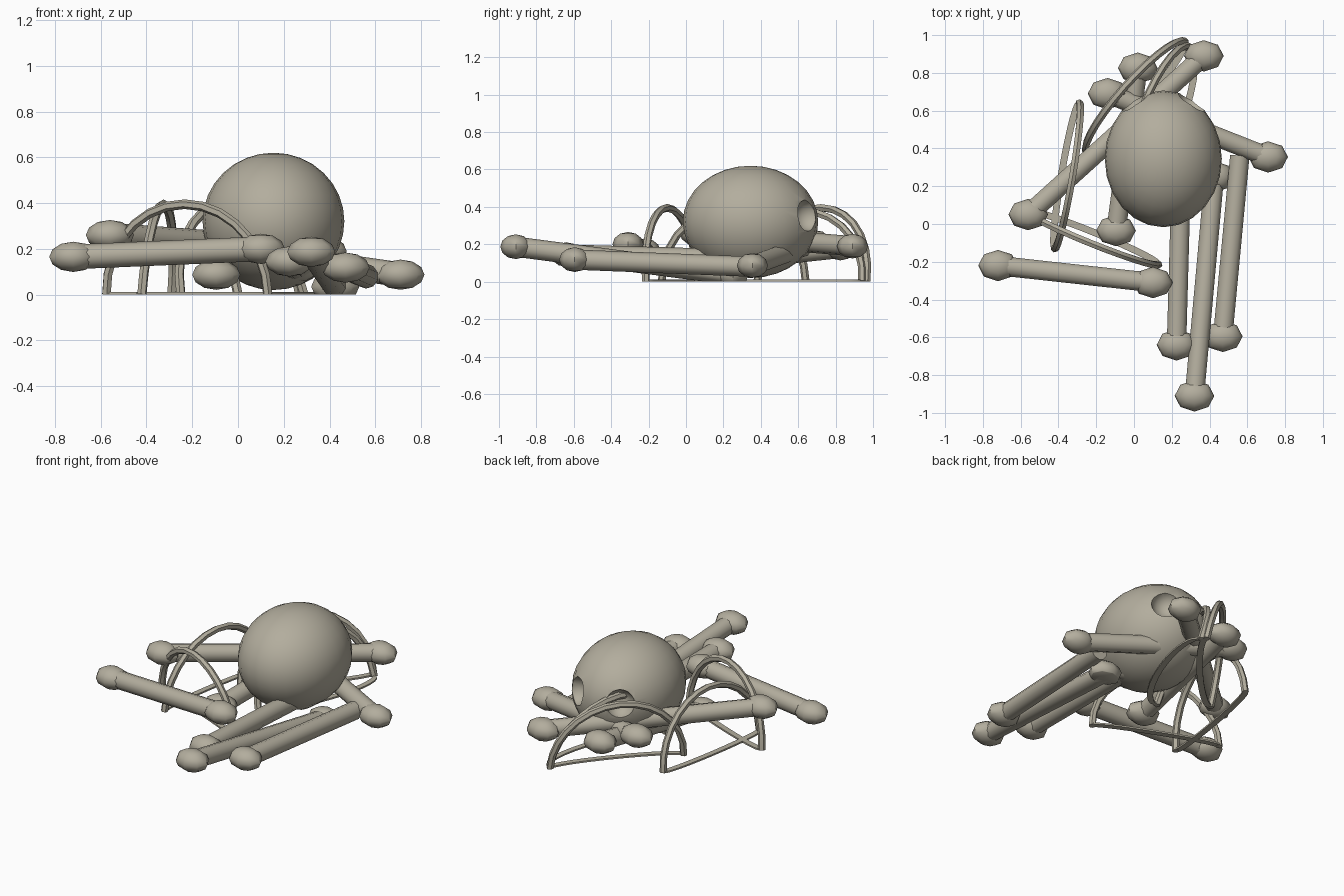
import bpy, bmesh, math
from mathutils import Vector, Matrix

if "Cube" in bpy.data.objects:
    bpy.data.objects.remove(bpy.data.objects["Cube"])

bone_mat = bpy.data.materials.new("old_bone")
bone_mat.diffuse_color = (0.45, 0.42, 0.34, 1)
bone_mat.use_nodes = True
bone_mat.node_tree.nodes["Principled BSDF"].inputs["Base Color"].default_value = bone_mat.diffuse_color


def smooth(ob, angle=50):
    bpy.ops.object.select_all(action='DESELECT')
    ob.select_set(True)
    bpy.context.view_layer.objects.active = ob
    bpy.ops.object.shade_smooth_by_angle(angle=math.radians(angle))


def finish(name, bm):
    # clip anything sunk below the ground, then make the object
    geom = bm.verts[:] + bm.edges[:] + bm.faces[:]
    cut = bmesh.ops.bisect_plane(bm, geom=geom, plane_co=(0, 0, 0),
                                 plane_no=(0, 0, 1), clear_inner=True)
    edges = [e for e in cut['geom_cut'] if isinstance(e, bmesh.types.BMEdge)]
    if edges:
        bmesh.ops.holes_fill(bm, edges=edges)
    me = bpy.data.meshes.new(name)
    bm.to_mesh(me)
    bm.free()
    me.materials.append(bone_mat)
    ob = bpy.data.objects.new(name, me)
    bpy.context.collection.objects.link(ob)
    smooth(ob)
    return ob


def ellipsoid(bm, centre, radii, seg, rings):
    m = Matrix.Translation(centre) @ Matrix.Diagonal((*radii, 1))
    bmesh.ops.create_uvsphere(bm, u_segments=seg, v_segments=rings, radius=1, matrix=m)


def long_bone(name, a, b, knob_b=True, r=0.054):
    # tapered-free shaft with a flattened knob at the ends
    a, b = Vector(a), Vector(b)
    d = b - a
    bm = bmesh.new()
    m = Matrix.Translation((a + b) / 2) @ d.to_track_quat('Z', 'Y').to_matrix().to_4x4()
    bmesh.ops.create_cone(bm, cap_ends=True, segments=10, radius1=r, radius2=r,
                          depth=d.length, matrix=m)
    for end in ((a, b) if knob_b else (a,)):
        ellipsoid(bm, end, (0.105, 0.083, 0.066), 8, 6)
    return finish(name, bm)


def rib(name, p, q, lean, bow, h=0.395):
    # leaning arch with both feet on the ground, closed by a thin ground strip
    p, q = Vector((*p, 0)), Vector((*q, 0))
    half = (q - p) / 2
    side = Vector((-half.y, half.x, 0)).normalized()
    mid = (p + q) / 2
    n = 14
    cu = bpy.data.curves.new(name + "_path", 'CURVE')
    cu.dimensions = '3D'
    cu.bevel_depth = 0.021
    cu.bevel_resolution = 1
    cu.use_fill_caps = True
    sp = cu.splines.new('POLY')
    sp.points.add(n)
    for i in range(n + 1):
        t = math.pi * i / n
        v = mid - half * math.cos(t) + side * lean * math.sin(t)
        sp.points[i].co = (v.x, v.y, h * math.sin(t), 1)
    tmp = bpy.data.objects.new(name + "_tmp", cu)
    me = tmp.to_mesh()
    bm = bmesh.new()
    bm.from_mesh(me)
    tmp.to_mesh_clear()
    bpy.data.objects.remove(tmp)
    bmesh.ops.remove_doubles(bm, verts=bm.verts[:], dist=0.0005)
    finish(name + "_arch", bm)

    # ground strip: rectangular section swept between the feet
    bm = bmesh.new()
    prev = None
    for i in range(n + 1):
        t = math.pi * i / n
        c = mid - half * math.cos(t) + side * bow * math.sin(t)
        ring = [bm.verts.new(c + side * s + Vector((0, 0, z)))
                for s, z in ((-0.018, 0.001), (0.018, 0.001), (0.018, 0.011), (-0.018, 0.011))]
        if prev:
            for k in range(4):
                j = (k + 1) % 4
                bm.faces.new((prev[k], prev[j], ring[j], ring[k]))
        else:
            bm.faces.new(ring)
        prev = ring
    bm.faces.new(prev)
    bmesh.ops.recalc_face_normals(bm, faces=bm.faces[:])
    finish(name + "_ground_strip", bm)


# skull with two scooped eye sockets
CX = 0.155
bm = bmesh.new()
ellipsoid(bm, (CX, 0.345, 0.32), (0.31, 0.362, 0.30), 24, 16)
skull = finish("skull", bm)
for sx in (-1, 1):
    bm = bmesh.new()
    ellipsoid(bm, (CX + sx * 0.155, 0.655, 0.355), (0.085, 0.085, 0.085), 16, 10)
    cutter = finish("socket_cutter", bm)
    cutter.hide_render = True
    mod = skull.modifiers.new("socket", 'BOOLEAN')
    mod.operation = 'DIFFERENCE'
    mod.solver = 'EXACT'
    mod.object = cutter
    bpy.context.view_layer.objects.active = skull
    bpy.ops.object.modifier_apply(modifier=mod.name)
    bpy.data.objects.remove(cutter)
smooth(skull, 45)

# scattered limb bones
long_bone("front_left_bone", (-0.72, -0.22, 0.165), (0.10, -0.31, 0.20))
long_bone("diagonal_bone", (-0.56, 0.05, 0.26), (0.37, 0.89, 0.19))
long_bone("right_cross_bone", (0.71, 0.355, 0.087), (-0.14, 0.69, 0.21))
long_bone("under_skull_bone", (-0.095, -0.035, 0.087), (0.02, 0.825, 0.18))
long_bone("inner_front_bone", (0.225, -0.64, 0.145), (0.25, 0.25, 0.12))
long_bone("longest_front_bone", (0.32, -0.91, 0.187), (0.425, 0.25, 0.035))
long_bone("outer_front_bone", (0.47, -0.595, 0.118), (0.56, 0.36, 0.08), knob_b=False)

# ribs
rib("left_rib", (-0.42, -0.13), (-0.29, 0.64), -0.03, 0.03)
rib("front_rib", (-0.575, 0.07), (0.13, -0.215), -0.03, 0.03)
rib("back_rib", (-0.25, 0.38), (0.27, 0.965), 0.08, -0.05)
rib("skull_rib", (0.0, 0.2), (0.29, 0.94), 0.11, -0.11, h=0.38)
